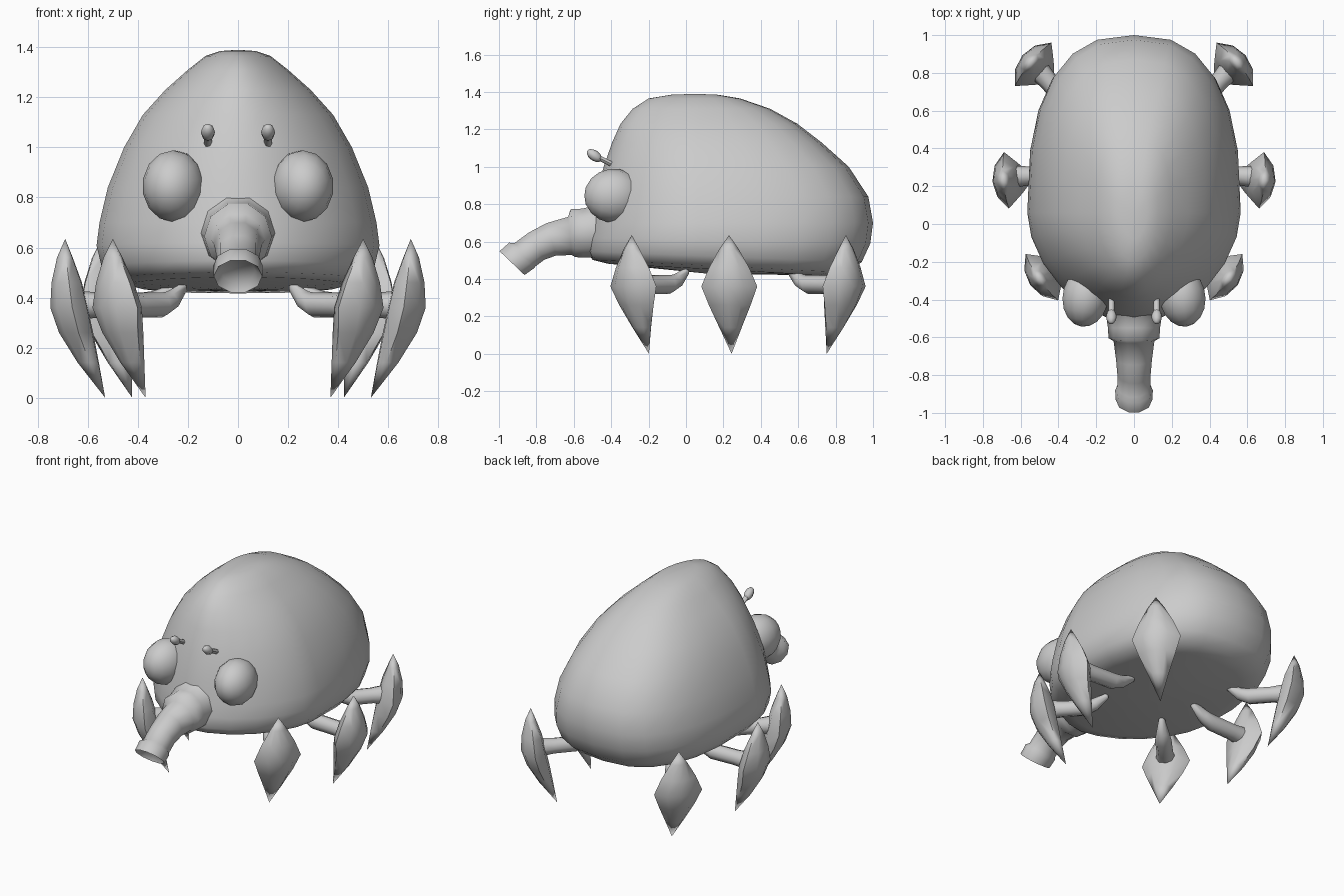
import bpy, bmesh
from math import sin, cos, pi, radians
from mathutils import Vector, Matrix

if "Cube" in bpy.data.objects:
    bpy.data.objects.remove(bpy.data.objects["Cube"])


def finish(name, bm, angle):
    bmesh.ops.recalc_face_normals(bm, faces=bm.faces[:])
    me = bpy.data.meshes.new(name)
    bm.to_mesh(me)
    bm.free()
    ob = bpy.data.objects.new(name, me)
    bpy.context.collection.objects.link(ob)
    bpy.ops.object.select_all(action='DESELECT')
    ob.select_set(True)
    bpy.context.view_layer.objects.active = ob
    bpy.ops.object.shade_smooth_by_angle(angle=radians(angle))
    return ob


def loft(name, rings, angle=50):
    """Skin closed rings of points; a one-point ring closes to a tip."""
    bm = bmesh.new()
    rows = [[bm.verts.new(p) for p in r] for r in rings]
    for a, b in zip(rows, rows[1:]):
        n = max(len(a), len(b))
        for i in range(n):
            j = (i + 1) % n
            if len(a) == 1:
                bm.faces.new((a[0], b[i], b[j]))
            elif len(b) == 1:
                bm.faces.new((a[i], a[j], b[0]))
            else:
                bm.faces.new((a[i], a[j], b[j], b[i]))
    for r in (rows[0], rows[-1]):
        if len(r) > 2:
            bm.faces.new(r)
    return finish(name, bm, angle)


def tube(name, path, n=10, angle=60):
    """Round tube along (point, direction, radius) stations."""
    rings = []
    for p, d, r in path:
        q = Vector(d).to_track_quat('Z', 'Y')
        rings.append([Vector(p) + q @ Vector((r * cos(2 * pi * i / n), r * sin(2 * pi * i / n), 0))
                      for i in range(n)])
    return loft(name, rings, angle)


def ball(name, loc, size, direction=(0, 0, 1), u=14, v=9):
    bm = bmesh.new()
    m = (Matrix.Translation(loc) @ Vector(direction).to_track_quat('Z', 'Y').to_matrix().to_4x4()
         @ Matrix.Diagonal((*size, 1)))
    bmesh.ops.create_uvsphere(bm, u_segments=u, v_segments=v, radius=1, matrix=m)
    return finish(name, bm, 60)


# Body shell: horizontal slices (z, front y, back y, half width)
YC, N = 0.06, 24
slices = [(.435, -.42, .78, .42), (.455, -.50, .87, .50), (.51, -.53, .94, .545),
          (.60, -.525, .985, .565), (.70, -.51, 1.0, .553), (.84, -.485, .975, .52),
          (1.0, -.44, .87, .455), (1.13, -.395, .725, .38), (1.23, -.35, .595, .29),
          (1.31, -.285, .45, .20), (1.365, -.20, .29, .13), (1.385, -.08, .17, .07)]
rings = [[(0, .1, .43)]]
for z, yf, yb, hw in slices:
    ring = []
    for i in range(N):
        c, s = cos(2 * pi * i / N), sin(2 * pi * i / N)
        e = 0.77 if s > 0 else 1.12          # boxy rear, tapered front
        x = hw * abs(c) ** e * (1 if c >= 0 else -1)
        y = YC + (yb - YC) * s ** e if s > 0 else YC - (YC - yf) * abs(s) ** e
        tilt = max(0, (.7 - z) / .27) * -.055 * (y - .45)
        ring.append((x, y, z + tilt))
    rings.append(ring)
rings.append([(0, .05, 1.39)])
loft("body", rings, 60)

# Snout: collar flaring into the face, bent tube, flared hollow mouth
tube("snout", [((0, -.36, .71), (0, -1, -.1), .20), ((0, -.47, .66), (0, -1, 0), .15),
               ((0, -.55, .645), (0, -1, 0), .138),
               ((0, -.605, .645), (0, -1, -.1), .135), ((0, -.62, .63), (0, -1, -.1), .108),
               ((0, -.72, .612), (0, -1, -.3), .095), ((0, -.80, .575), (0, -1, -.6), .088),
               ((0, -.86, .53), (0, -1, -.9), .088), ((0, -.88, .525), (0, -1, -.95), .10),
               ((0, -.93, .485), (0, -1, -1.05), .097),
               ((0, -.905, .508), (0, -1, -1.05), .07)], angle=85)

# Leg blade stations (z, outer, inner, half width), offsets from the top tip
BLADE = [(.56, .033, -.03, .052), (.46, .055, -.067, .108), (.36, .06, -.09, .15),
         (.26, .025, -.112, .112), (.14, -.05, -.135, .06)]
# Legs: name, top tip xy, outward angle, arm outer end, arm inner end
LEGS = [("front", (.50, -.29), -35, (.46, -.25), (.22, 0)),
        ("middle", (.69, .23), -5, (.66, .25), (.24, .27)),
        ("rear", (.545, .855), 40, (.51, .82), (.28, .56))]

for side, sx in (("right", 1), ("left", -1)):
    # Eyes bulging from sockets in the face, and small stalked antennae
    ball(f"{side}_eye", (sx * .256, -.385, .845), (.125, .145, .16), (sx * .15, -1, 0))
    tube(f"{side}_antenna_stalk", [((sx * .12, -.40, 1.015), (0, -1, .55), .016),
                                   ((sx * .12, -.48, 1.055), (0, -1, .55), .016)], 6)
    ball(f"{side}_antenna_tip", (sx * .12, -.49, 1.06), (.028, .028, .046), (0, -1, .7), 8, 6)

    for name, (px, py), deg, a, b in LEGS:
        o = Vector((cos(radians(deg)), sin(radians(deg)), 0))
        t = Vector((-o.y, o.x, 0))
        top = Vector((px, py, 0))

        def at(out, along, z):
            p = top + o * out + t * along
            return (sx * p.x, p.y, z)

        # Pointed blade foot
        rings = [[at(0, 0, .635)]]
        for z, po, pi_, w in BLADE:
            m = pi_ + (po - pi_) * .5
            rings.append([at(po, 0, z), at(po * .75 + m * .25, w * .55, z), at(m, w, z),
                          at(pi_ * .85 + m * .15, w * .6, z), at(pi_, 0, z),
                          at(pi_ * .85 + m * .15, -w * .6, z), at(m, -w, z),
                          at(po * .75 + m * .25, -w * .55, z)])
        rings.append([at(-.16, 0, 0)])
        loft(f"{name}_{side}_foot", rings, 75)

        # Level arm that turns up into the belly
        pa, pb = Vector((sx * a[0], a[1], .37)), Vector((sx * b[0], b[1], .37))
        d = pb - pa
        tube(f"{name}_{side}_arm", [(pa, d, .06), (pa + d * .25, d, .05), (pa + d * .65, d, .05),
                                    (pa + d * .8 + Vector((0, 0, .02)), d + Vector((0, 0, .2)), .04),
                                    (pb + Vector((0, 0, .07)), d + Vector((0, 0, .3)), .02),
                                    (pb + Vector((0, 0, .11)), (0, 0, 1), .015)], 8)
